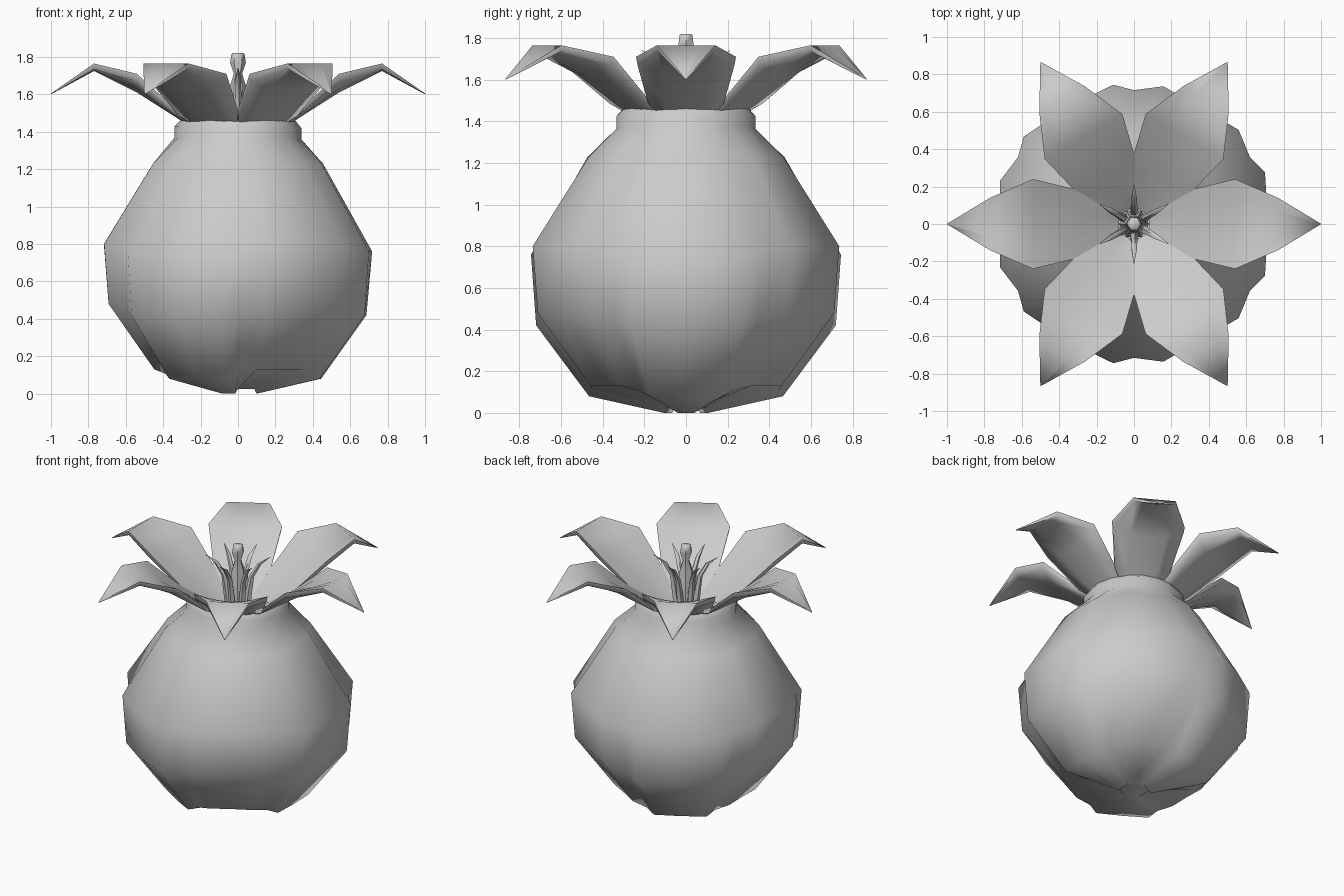
import bpy, bmesh
from math import cos, sin, radians, pi
from mathutils import Vector, Matrix

if "Cube" in bpy.data.objects:
    bpy.data.objects.remove(bpy.data.objects["Cube"])


def make(name, rings, cap_start=False, cap_end=False, angle=50):
    """Skin a list of closed point rings into one smooth mesh."""
    bm = bmesh.new()
    vs = [[bm.verts.new(p) for p in r] for r in rings]
    n = len(rings[0])
    for a, b in zip(vs, vs[1:]):
        for i in range(n):
            j = (i + 1) % n
            bm.faces.new((a[i], a[j], b[j], b[i]))
    if cap_start:
        bm.faces.new(vs[0][::-1])
    if cap_end:
        bm.faces.new(vs[-1])
    bmesh.ops.remove_doubles(bm, verts=bm.verts, dist=1e-5)
    bmesh.ops.recalc_face_normals(bm, faces=bm.faces)
    me = bpy.data.meshes.new(name)
    bm.to_mesh(me)
    bm.free()
    ob = bpy.data.objects.new(name, me)
    bpy.context.collection.objects.link(ob)
    bpy.context.view_layer.objects.active = ob
    ob.select_set(True)
    bpy.ops.object.shade_smooth_by_angle(angle=radians(angle))
    ob.select_set(False)
    return ob


def circle(r, z, n=6, c=(0, 0)):
    return [(c[0] + r * cos(2 * pi * i / n), c[1] + r * sin(2 * pi * i / n), z) for i in range(n)]


# Bulb: six flat panels with shallow valleys between, alternate ones higher
# (radius at panel middle, z of low panels, lift of high panels, corner radius factor)
profile = [(0.10, 0.0, 0.05, 1.07), (0.44, 0.08, 0.05, 1.07), (0.68, 0.42, 0.06, 1.07),
           (0.71, 0.76, 0.04, 1.06), (0.45, 1.23, 0.0, 1.06), (0.335, 1.36, 0.01, 1.0),
           (0.335, 1.42, 0.01, 1.0), (0.30, 1.465, 0.0, 1.0)]
rings = []
for r, z, lift, corner in profile:
    ring = []
    for k in range(6):
        high = k % 2
        half = 18 if high else 21.5
        for a, f, h in ((-half, corner, high), (0, 1.01, high), (half, corner, high),
                        (30, 0.4 + 0.6 * corner - 0.4 * (corner - 0.99), 0.5)):
            t = radians(60 * k + a)
            ring.append((r * f * cos(t), r * f * sin(t), z + lift * h))
    rings.append(ring)
make("bulb", rings, cap_start=True, angle=80)

# Petals: thick channelled blades
# (distance, half width, top edge z, top middle z, low edge z, low middle z)
sections = [(0.08, 0.046, 1.33, 1.33, 1.30, 1.30), (0.16, 0.092, 1.41, 1.39, 1.39, 1.36),
            (0.32, 0.187, 1.51, 1.51, 1.485, 1.47), (0.54, 0.24, 1.71, 1.66, 1.67, 1.61),
            (0.77, 0.14, 1.765, 1.765, 1.735, 1.725), (1.0, 0.001, 1.605, 1.605, 1.60, 1.60)]
for k in range(6):
    turn = Matrix.Rotation(radians(60 * k), 3, 'Z')
    blade = []
    for x, w, te, tm, le, lm in sections:
        pts = [(x, -w, te), (x, -w * .5, tm + (te - tm) * .3), (x, 0, tm),
               (x, w * .5, tm + (te - tm) * .3), (x, w, te),
               (x, w * .97, le), (x, w * .5, lm + (le - lm) * .3), (x, 0, lm),
               (x, -w * .5, lm + (le - lm) * .3), (x, -w * .97, le)]
        blade.append([turn @ Vector(p) for p in pts])
    make(f"petal_{k + 1}", blade, cap_end=True, angle=80)

# Stamens: slim tapered filaments curling outward
for k in range(6):
    a = radians(60 * k + 30)
    path = [(0.05, 1.28, 0.025), (0.075, 1.50, 0.022), (0.09, 1.60, 0.018),
            (0.14, 1.69, 0.015), (0.21, 1.74, 0.002)]
    make(f"stamen_{k + 1}",
         [circle(r, z, 5, (d * cos(a), d * sin(a))) for d, z, r in path], cap_end=True)

# Pistil: hexagonal column with a knob
make("pistil", [circle(r, z) for r, z in
                [(0.08, 1.28), (0.045, 1.50), (0.045, 1.64), (0.022, 1.71),
                 (0.042, 1.77), (0.035, 1.815), (0.03, 1.82)]], cap_end=True)
